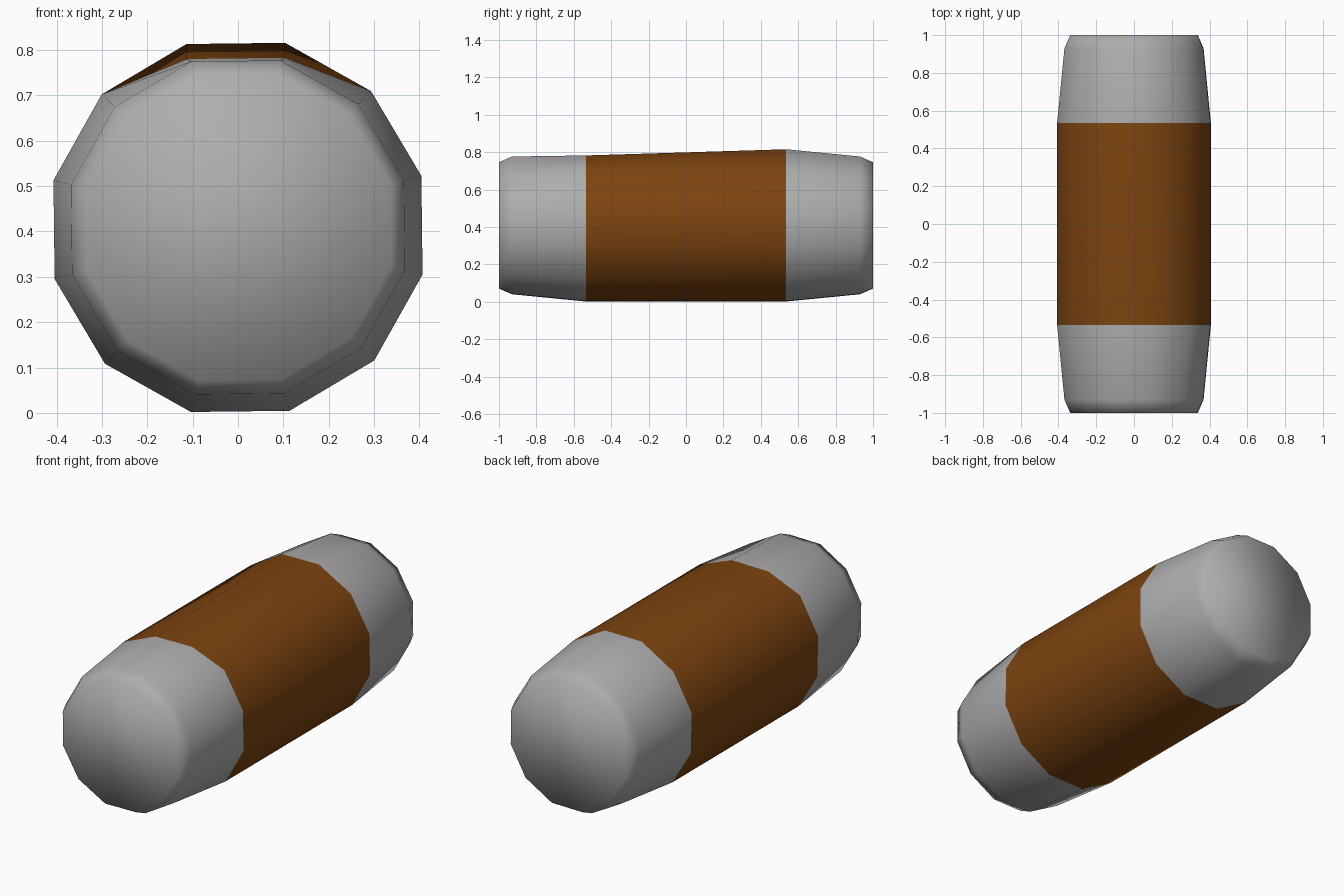
import bpy, bmesh, math

if "Cube" in bpy.data.objects:
    bpy.data.objects.remove(bpy.data.objects["Cube"])

SIDES = 12
CZ, RADIUS = 0.418, 0.42
START = math.radians(-28.4)   # rotation of the twelve-sided section
STATIONS = [(-1.0, 0.83), (-0.93, 0.905), (-0.535, 1.0),
            (0.535, 1.0), (0.93, 0.905), (1.0, 0.83)]


def material(name, rgb):
    m = bpy.data.materials.new(name)
    m.diffuse_color = (*rgb, 1)
    m.use_nodes = True
    m.node_tree.nodes["Principled BSDF"].inputs["Base Color"].default_value = m.diffuse_color
    return m


metal = material("grey metal", (0.42, 0.42, 0.42))
brown = material("brown band", (0.205, 0.058, 0.005))

bm = bmesh.new()

# Rings along the length; the front half of the top is slightly flattened
rings = []
for y, scale in STATIONS:
    ring = []
    for i in range(SIDES):
        a = START + 0.246 + i * math.tau / SIDES
        x = RADIUS * scale * math.cos(a)
        z = CZ + RADIUS * scale * math.sin(a)
        if y == -0.535 and z > 0.76:
            z -= 0.033
        ring.append(bm.verts.new((x, y, z)))
    rings.append(ring)

# Side walls, brown between the two widest rings
for k in range(len(rings) - 1):
    for i in range(SIDES):
        j = (i + 1) % SIDES
        f = bm.faces.new((rings[k][i], rings[k][j], rings[k + 1][j], rings[k + 1][i]))
        f.material_index = 1 if k == 2 else 0

# Flat end caps
bm.faces.new(rings[0])
bm.faces.new(rings[-1])
bmesh.ops.recalc_face_normals(bm, faces=bm.faces)
for f in bm.faces:
    f.smooth = True

# Stand on the ground
low = min(v.co.z for v in bm.verts)
bmesh.ops.translate(bm, verts=bm.verts, vec=(0, 0, 0.002 - low))

mesh = bpy.data.meshes.new("capsule_body")
bm.to_mesh(mesh)
bm.free()
mesh.materials.append(metal)
mesh.materials.append(brown)
bpy.context.collection.objects.link(bpy.data.objects.new("capsule_body", mesh))
